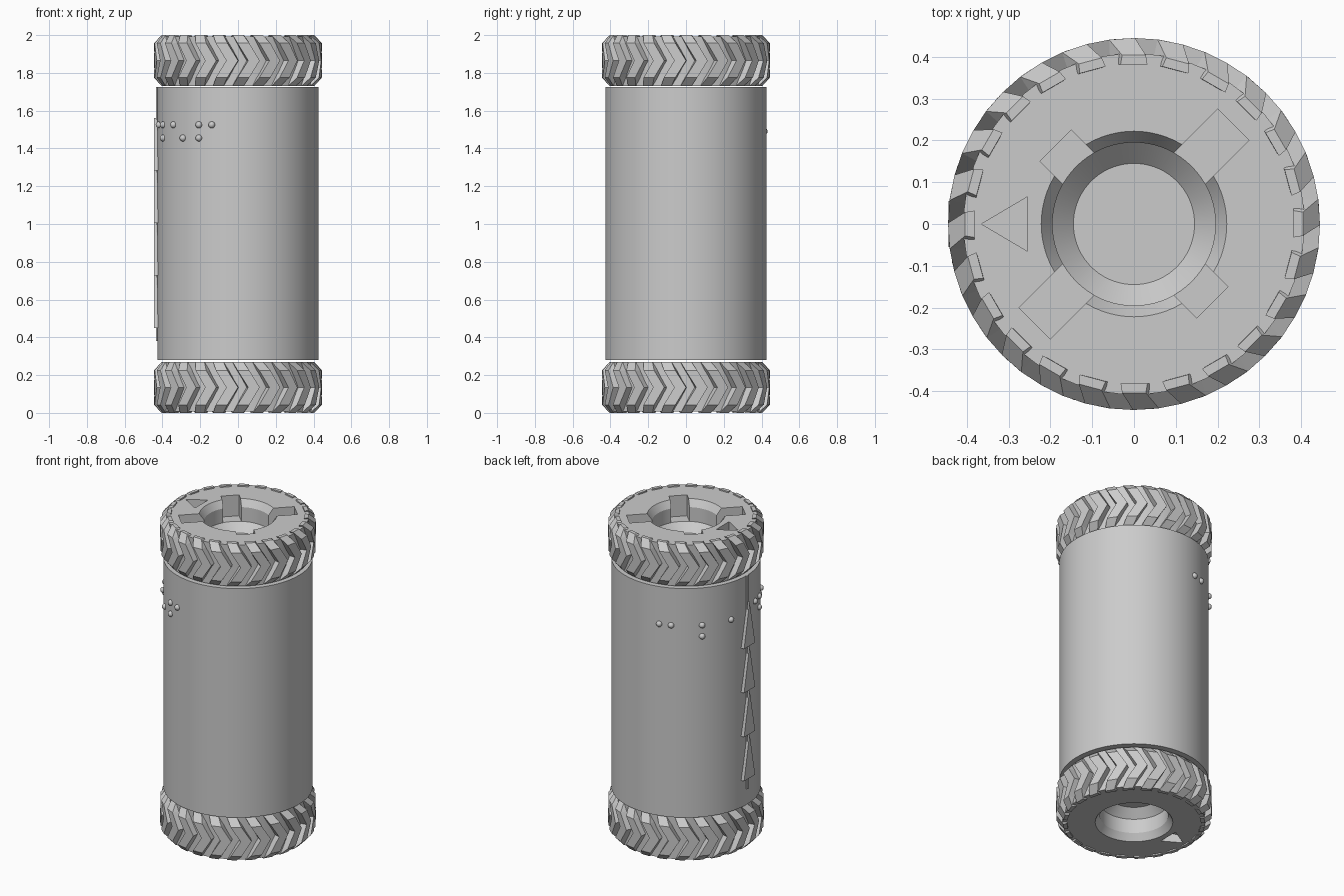
import bpy, bmesh
from math import sin, cos, pi, radians
from mathutils import Matrix, Vector

cube = bpy.data.objects.get("Cube")
if cube:
    bpy.data.objects.remove(cube)

grey = bpy.data.materials.new("plain_grey")
grey.use_nodes = True
grey.diffuse_color = (0.6, 0.6, 0.6, 1)
grey.node_tree.nodes["Principled BSDF"].inputs["Base Color"].default_value = (0.6, 0.6, 0.6, 1)

BODY_R = 0.427
TOP, PLATE, TYRE_LOW = 2.0, 1.992, 1.73


def finish(name, bm, smooth=None):
    bmesh.ops.recalc_face_normals(bm, faces=bm.faces)
    mesh = bpy.data.meshes.new(name)
    bm.to_mesh(mesh)
    bm.free()
    mesh.materials.append(grey)
    ob = bpy.data.objects.new(name, mesh)
    bpy.context.collection.objects.link(ob)
    if smooth:
        activate(ob)
        bpy.ops.object.shade_smooth_by_angle(angle=radians(smooth))
    return ob


def activate(ob):
    bpy.ops.object.select_all(action='DESELECT')
    ob.select_set(True)
    bpy.context.view_layer.objects.active = ob


def lathe(bm, profile, steps=72):
    verts = [bm.verts.new((r, 0, z)) for r, z in profile]
    edges = [bm.edges.new(p) for p in zip(verts, verts[1:])]
    bmesh.ops.spin(bm, geom=verts + edges, cent=(0, 0, 0), axis=(0, 0, 1),
                   angle=2 * pi, steps=steps, use_merge=True)
    bmesh.ops.remove_doubles(bm, verts=bm.verts, dist=1e-5)


def prism(bm, outline, direction):
    """Solid made by pushing a flat outline along a direction."""
    face = bm.faces.new([bm.verts.new(p) for p in outline])
    ext = bmesh.ops.extrude_face_region(bm, geom=[face])
    moved = [v for v in ext['geom'] if isinstance(v, bmesh.types.BMVert)]
    bmesh.ops.translate(bm, verts=moved, vec=direction)


def to_lower_end(bm):
    bmesh.ops.transform(bm, verts=bm.verts,
                        matrix=Matrix.Translation((0, 0, TOP)) @ Matrix.Scale(-1, 4, (0, 0, 1)))


def cut(target, bm):
    cutter = finish("recess_cutter", bm)
    cutter.hide_render = True
    mod = target.modifiers.new("recesses", 'BOOLEAN')
    mod.operation, mod.solver, mod.object = 'DIFFERENCE', 'EXACT', cutter
    activate(target)
    bpy.ops.object.modifier_apply(modifier=mod.name)
    bpy.data.objects.remove(cutter)


# End hub: round plate with a chamfered well, key slots and an arrow recess
def end_hub(name, upper):
    bm = bmesh.new()
    lathe(bm, [(0, TYRE_LOW), (0.405, TYRE_LOW), (0.408, PLATE), (0.222, PLATE),
               (0.195, 1.95), (0.195, 1.86), (0.145, 1.81), (0, 1.81)])
    if not upper:
        to_lower_end(bm)
    hub = finish(name, bm)

    bm = bmesh.new()
    prism(bm, [(-0.365, 0, 1.94), (-0.255, 0.065, 1.94), (-0.255, -0.065, 1.94)], (0, 0, 0.2))
    if upper:
        for k in range(4):
            reach = 0.265 if k % 2 else 0.336
            turn = Matrix.Rotation(pi / 4 + k * pi / 2, 3, 'Z')
            outline = [turn @ Vector((x, y, 1.86)) for x, y in
                       ((0.17, -0.053), (reach, -0.053), (reach, 0.053), (0.17, 0.053))]
            prism(bm, outline, (0, 0, 0.3))
    else:
        to_lower_end(bm)
    cut(hub, bm)
    activate(hub)
    bpy.ops.object.shade_smooth_by_angle(angle=radians(20))


# Tread: ring of chevron lugs, each lofted through a few heights
def tread(name, upper, count=24):
    stations = [(TYRE_LOW, 0.405, 0), (1.775, 0.445, 3.7), (1.865, 0.445, 11),
                (1.957, 0.445, 3.7), (TOP, 0.405, 0)]
    bm = bmesh.new()
    for k in range(count):
        rings = []
        for z, r, shift in stations:
            mid = radians(k * 360 / count + shift)
            ring = []
            for rad, half in ((0.383, -4.8), (r, -4.0), (r, 4.0), (0.383, 4.8)):
                a = mid + radians(half)
                ring.append(bm.verts.new((rad * cos(a), rad * sin(a), z)))
            rings.append(ring)
        for low, high in zip(rings, rings[1:]):
            for i in range(4):
                j = (i + 1) % 4
                bm.faces.new((low[i], low[j], high[j], high[i]))
        bm.faces.new(rings[0])
        bm.faces.new(rings[-1])
    if not upper:
        to_lower_end(bm)
    finish(name, bm)


for prefix, upper in (("upper", True), ("lower", False)):
    end_hub(prefix + "_hub", upper)
    tread(prefix + "_tread", upper)

# Body: plain round barrel
bm = bmesh.new()
lathe(bm, [(0, 0.28), (BODY_R, 0.28), (BODY_R, 1.725), (0, 1.725)])
finish("barrel", bm, 30)

# Stem of the arrow strip on the model's right side
bm = bmesh.new()
prism(bm, [(-0.41, -0.01, 0.38), (-0.41, 0.01, 0.38), (-0.41, 0.01, 1.725), (-0.41, -0.01, 1.725)],
      (-0.024, 0, 0))
finish("arrow_stem", bm)

# Four stacked arrowheads pointing up
bm = bmesh.new()
for k in range(4):
    low = 0.45 + k * 0.278
    prism(bm, [(-0.41, -0.055, low), (-0.41, 0.055, low), (-0.41, 0, low + 0.278)], (-0.034, 0, 0))
finish("arrowheads", bm)

# Raised dots, by angle around the barrel
bm = bmesh.new()
rows = [(1.525, (192, 202, 217, 241, 251)), (1.455, (202, 227, 241)),
        (1.49, (104, 113.5, 137.5, 162)), (1.42, (137.5,))]
for z, angles in rows:
    for deg in angles:
        a = radians(deg)
        spot = Matrix.Translation((BODY_R * cos(a), BODY_R * sin(a), z))
        bmesh.ops.create_uvsphere(bm, u_segments=16, v_segments=10, radius=0.018, matrix=spot)
finish("raised_dots", bm, 40)
